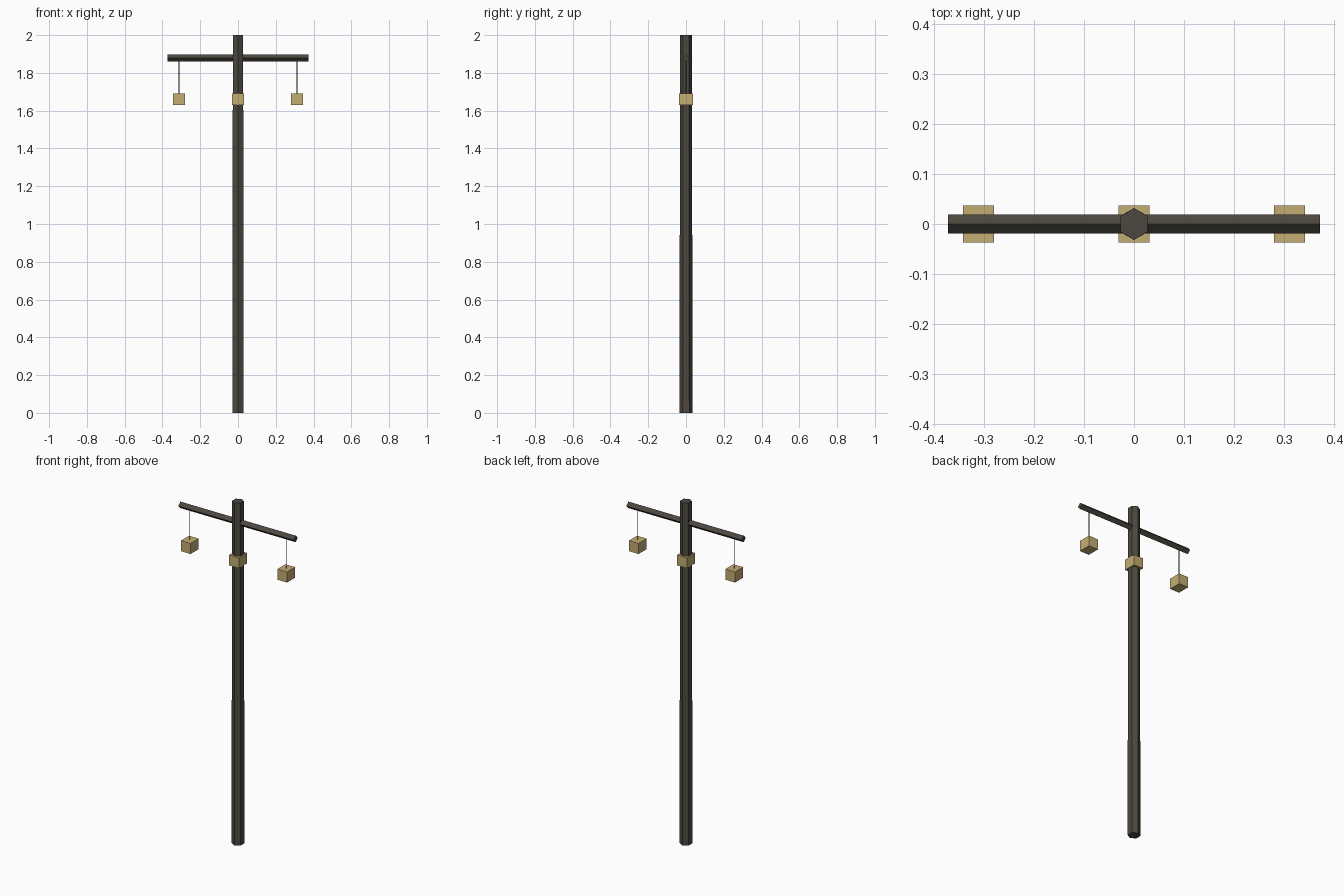
import bpy, math
from mathutils import Matrix

if "Cube" in bpy.data.objects:
    bpy.data.objects.remove(bpy.data.objects["Cube"])


def material(name, rgb):
    m = bpy.data.materials.new(name)
    m.diffuse_color = (*rgb, 1)
    m.use_nodes = True
    m.node_tree.nodes["Principled BSDF"].inputs["Base Color"].default_value = m.diffuse_color
    return m


wood = material("dark weathered wood", (0.075, 0.066, 0.051))
paper = material("tan lantern paper", (0.56, 0.42, 0.175))
cord = material("black cord", (0.02, 0.018, 0.015))


def finish(name, mat):
    ob = bpy.context.object
    ob.name = name
    ob.data.materials.append(mat)
    return ob


def prism(name, mat, sides, r1, r2, length, loc, rot=(0, 0, 0)):
    bpy.ops.mesh.primitive_cone_add(vertices=sides, radius1=r1, radius2=r2,
                                    depth=length, location=loc, rotation=rot)
    return finish(name, mat)


# Tapered six-sided pole, corners facing front and back
prism("pole", wood, 6, 0.0345, 0.0315, 2.0, (0, 0, 1.0))

# Crossbar with a ridge on top
bar = prism("crossbar", wood, 4, 0.019, 0.019, 0.746, (0, 0, 0))
bar.matrix_world = Matrix.Translation((0, 0, 1.878)) @ Matrix.Rotation(math.pi / 2, 4, 'Y')

# Three hanging lanterns with cords; the middle one wraps the pole
for label, x in (("left", -0.312), ("middle", 0), ("right", 0.312)):
    prism(label + "_cord", cord, 4, 0.003, 0.003, 0.19, (x, 0, 1.78))
    bpy.ops.mesh.primitive_cube_add(size=1, location=(x, 0, 1.66))
    bpy.context.object.scale = (0.062, 0.074, 0.062)
    finish(label + "_lantern", paper)
